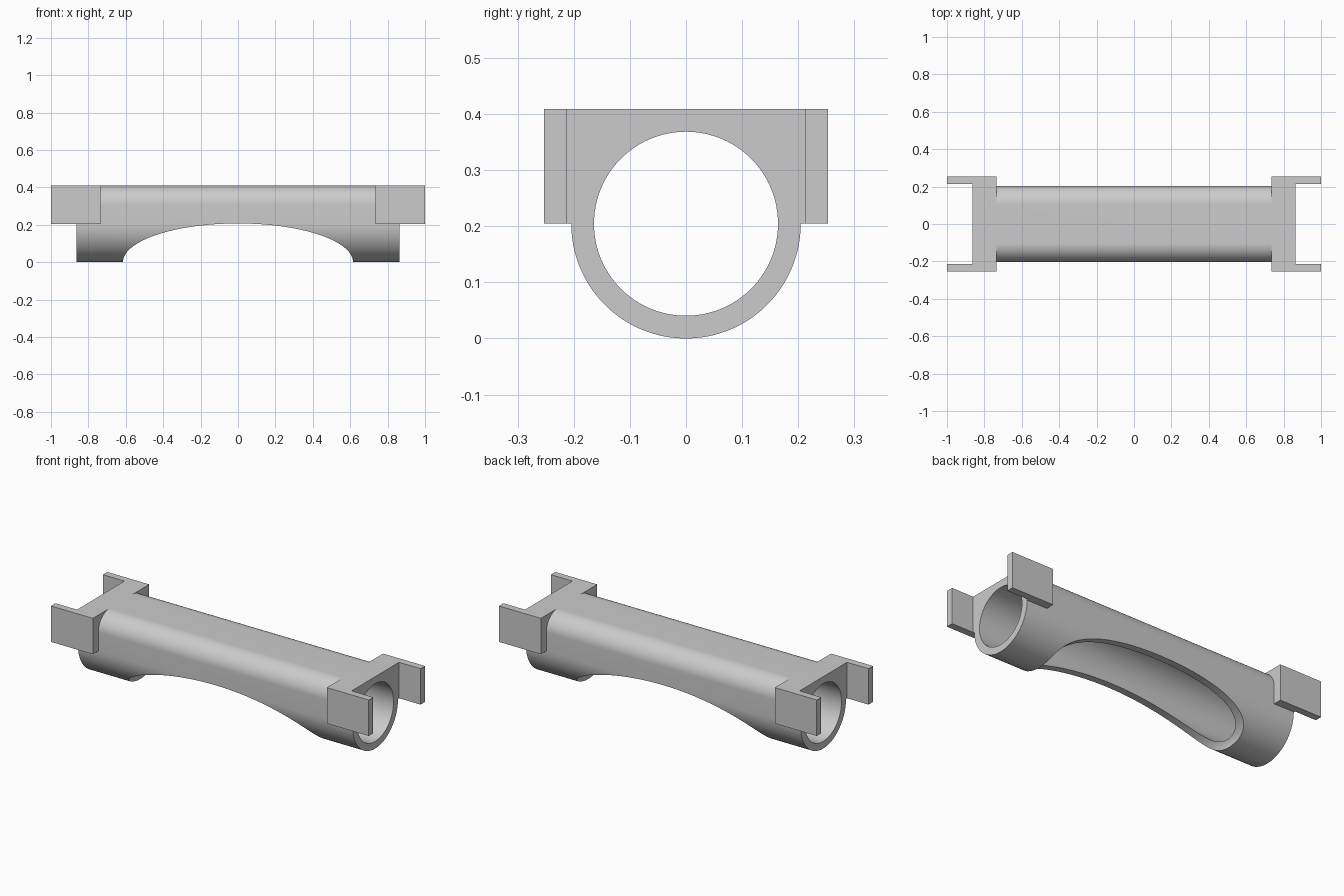
import bpy, bmesh, math

cube = bpy.data.objects.get("Cube")
if cube:
    bpy.data.objects.remove(cube, do_unlink=True)

R = 0.2045          # outer radius, also height of the bore centre
BORE = 0.164
TOP = 2 * R
FILLET = 0.1
HALF = 0.864        # half length of the tube
BLOCK = 0.736       # inner face of the end blocks
WIDE = 0.253        # half width of the end blocks
EAR = 0.04

grey = bpy.data.materials.new("light_grey")
grey.use_nodes = True
colour = (0.6, 0.6, 0.6, 1)
grey.diffuse_color = colour
grey.node_tree.nodes["Principled BSDF"].inputs["Base Color"].default_value = colour


def prism(name, outline, vector):
    """Extrude a closed 3D outline along a vector."""
    bm = bmesh.new()
    face = bm.faces.new([bm.verts.new(p) for p in outline])
    new = bmesh.ops.extrude_face_region(bm, geom=[face])["geom"]
    bmesh.ops.translate(bm, vec=vector, verts=[v for v in new if isinstance(v, bmesh.types.BMVert)])
    bmesh.ops.recalc_face_normals(bm, faces=bm.faces)
    mesh = bpy.data.meshes.new(name)
    bm.to_mesh(mesh)
    bm.free()
    mesh.materials.append(grey)
    obj = bpy.data.objects.new(name, mesh)
    bpy.context.collection.objects.link(obj)
    return obj


def arc(cy, cz, radius, start, end, steps):
    angles = [math.radians(start + (end - start) * i / steps) for i in range(steps + 1)]
    return [(cy + radius * math.cos(a), cz + radius * math.sin(a)) for a in angles]


def boolean(obj, other, operation):
    mod = obj.modifiers.new(operation.title(), 'BOOLEAN')
    mod.operation, mod.object, mod.solver = operation, other, 'EXACT'
    bpy.context.view_layer.objects.active = obj
    bpy.ops.object.modifier_apply(modifier=mod.name)
    bpy.data.objects.remove(other, do_unlink=True)


# Body: round underside, upright sides, flat top with rounded edges
section = arc(0, R, R, 180, 360, 64)
section += arc(R - FILLET, TOP - FILLET, FILLET, 0, 90, 20)
section += arc(FILLET - R, TOP - FILLET, FILLET, 90, 180, 20)
body = prism("tube_bracket", [(-HALF, y, z) for y, z in section], (2 * HALF, 0, 0))

# End blocks with two forward ears, as one U-shaped outline per end
for side in (-1, 1):
    u_shape = [(BLOCK, -WIDE), (1, -WIDE), (1, EAR - WIDE), (HALF, EAR - WIDE),
               (HALF, WIDE - EAR), (1, WIDE - EAR), (1, WIDE), (BLOCK, WIDE)]
    block = prism("end_block", [(side * x, y, R) for x, y in u_shape], (0, 0, R))
    boolean(body, block, 'UNION')

# Bore through the whole length
circle = arc(0, R, BORE, 0, 360, 96)[:-1]
boolean(body, prism("bore_cutter", [(-1.2, y, z) for y, z in circle], (2.4, 0, 0)), 'DIFFERENCE')

# Elliptical opening in the underside
ellipse = [(x * 0.615, -0.5, z * 0.207) for x, z in arc(0, 0, 1, 0, 360, 128)[:-1]]
boolean(body, prism("opening_cutter", ellipse, (0, 1, 0)), 'DIFFERENCE')

bpy.ops.object.select_all(action='DESELECT')
body.select_set(True)
bpy.context.view_layer.objects.active = body
bpy.ops.object.shade_smooth_by_angle(angle=math.radians(30))
